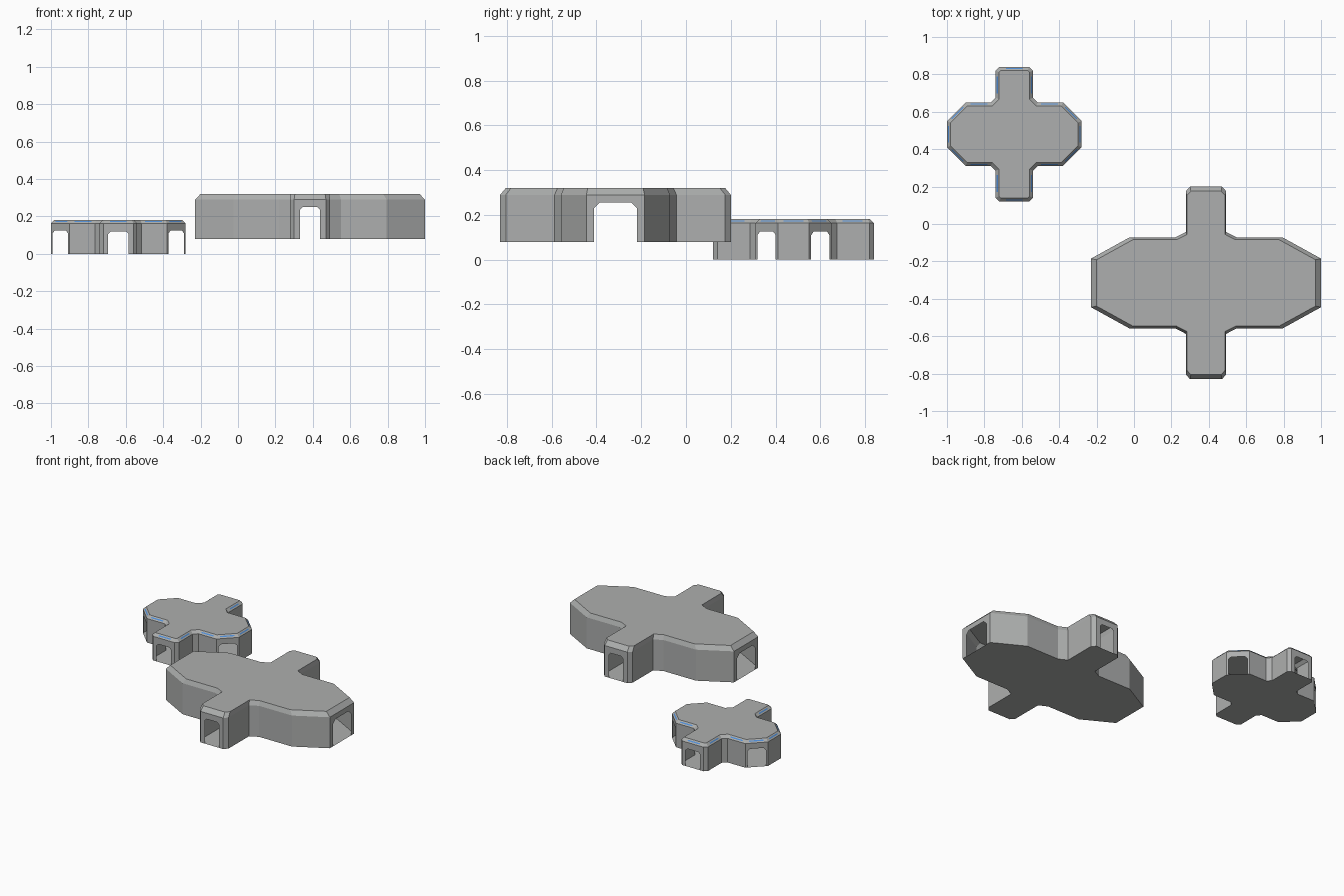
import bpy, bmesh
from mathutils import Vector

if "Cube" in bpy.data.objects:
    bpy.data.objects.remove(bpy.data.objects["Cube"])


def material(name, rgb):
    m = bpy.data.materials.new(name)
    m.diffuse_color = (*rgb, 1)
    m.use_nodes = True
    m.node_tree.nodes["Principled BSDF"].inputs["Base Color"].default_value = m.diffuse_color
    return m


GREY = material("hull grey", (0.42, 0.43, 0.425))
BLUE = material("light strip blue", (0.08, 0.27, 0.68))


def finish(bm, name, mat):
    me = bpy.data.meshes.new(name)
    bm.to_mesh(me)
    bm.free()
    me.materials.append(mat)
    ob = bpy.data.objects.new(name, me)
    bpy.context.collection.objects.link(ob)
    return ob


def full_outline(quarter):
    """Mirror one quadrant (east to north) into a counter-clockwise cross."""
    q = [Vector(p) for p in quarter]
    r = q[::-1]
    return (q + [Vector((-p.x, p.y)) for p in r]
            + [Vector((-p.x, -p.y)) for p in q] + [Vector((p.x, -p.y)) for p in r])


def inset_outline(pts, d):
    """Mitred inset of a counter-clockwise outline."""
    out = []
    for i, p in enumerate(pts):
        a = (p - pts[i - 1]).normalized()
        b = (pts[(i + 1) % len(pts)] - p).normalized()
        na, nb = Vector((-a.y, a.x)), Vector((-b.y, b.x))
        out.append(p + (na + nb) * d / (1 + na.dot(nb)))
    return out


def hub(name, center, outer, inner, z0, z1, z2, doors):
    """Hollow cross-shaped room; doors maps edge index -> (width, height)."""
    bm = bmesh.new()
    cx, cy = center
    n = len(outer)

    def v(p, z):
        return bm.verts.new((cx + p.x, cy + p.y, z))

    low = [v(p, z0) for p in outer]
    mid = [v(p, z1) for p in outer]
    top = [v(p, z2) for p in inner]
    bm.faces.new(low[::-1])      # floor
    bm.faces.new(top)            # roof
    for i in range(n):
        j = (i + 1) % n
        loop = [low[i]]
        if i in doors:           # doorway with clipped upper corners
            w, h = doors[i]
            a, b = outer[i], outer[j]
            c, u = (a + b) / 2, (b - a).normalized()
            k = w * 0.13
            for s, z in ((-w/2, 0), (-w/2, h - k), (-w/2 + k, h),
                         (w/2 - k, h), (w/2, h - k), (w/2, 0)):
                loop.append(v(c + u * s, z0 + z))
        loop += [low[j], mid[j], mid[i]]
        bm.faces.new(loop)       # wall
        bm.faces.new((mid[i], mid[j], top[j], top[i]))   # sloped roof edge
    return finish(bm, name, GREY)


# Small hub: doors on both arm ends and all four diagonals
small_c = (-0.64, 0.48)
small = full_outline([(0.36, 0.07), (0.26, 0.17), (0.125, 0.17),
                      (0.10, 0.195), (0.10, 0.34), (0.08, 0.36)])
small_top = inset_outline(small, 0.019)
diag = {i: (0.115, 0.125) for i in (0, 10, 12, 22)}
ends = {i: (0.11, 0.12) for i in (5, 17)}
hub("small_hub", small_c, small, small_top, 0.0, 0.163, 0.182, {**diag, **ends})

# Large hub: doors on the four ends
large_c = (0.385, -0.315)
large = full_outline([(0.615, 0.13), (0.41, 0.243), (0.165, 0.243),
                      (0.108, 0.272), (0.108, 0.49), (0.085, 0.515)])
large_top = [p * 0.952 for p in large]
hub("large_hub", large_c, large, large_top, 0.08, 0.29, 0.32,
    {5: (0.105, 0.17), 17: (0.105, 0.17), 11: (0.19, 0.175), 23: (0.19, 0.175)})

# Blue light strips lying on the sloped roof edge of the small hub
bm = bmesh.new()
for i in range(len(small)):
    j = (i + 1) % len(small)
    if (small[j] - small[i]).length < 0.1:
        continue
    quad = [Vector((small_c[0] + p.x, small_c[1] + p.y, z)) for p, z in
            ((small[i], 0.163), (small[j], 0.163), (small_top[j], 0.182), (small_top[i], 0.182))]
    mid = sum(quad, Vector()) / 4
    along = (quad[1] - quad[0]).normalized() * 0.045
    up = ((quad[2] + quad[3]) - (quad[0] + quad[1])).normalized()
    up = (up - along.normalized() * up.dot(along.normalized())).normalized() * 0.004
    lift = along.cross(up).normalized() * 0.001
    bm.faces.new([bm.verts.new(mid + lift + p) for p in
                  (-along - up, along - up, along + up, up - along)])
finish(bm, "light_strips", BLUE)
